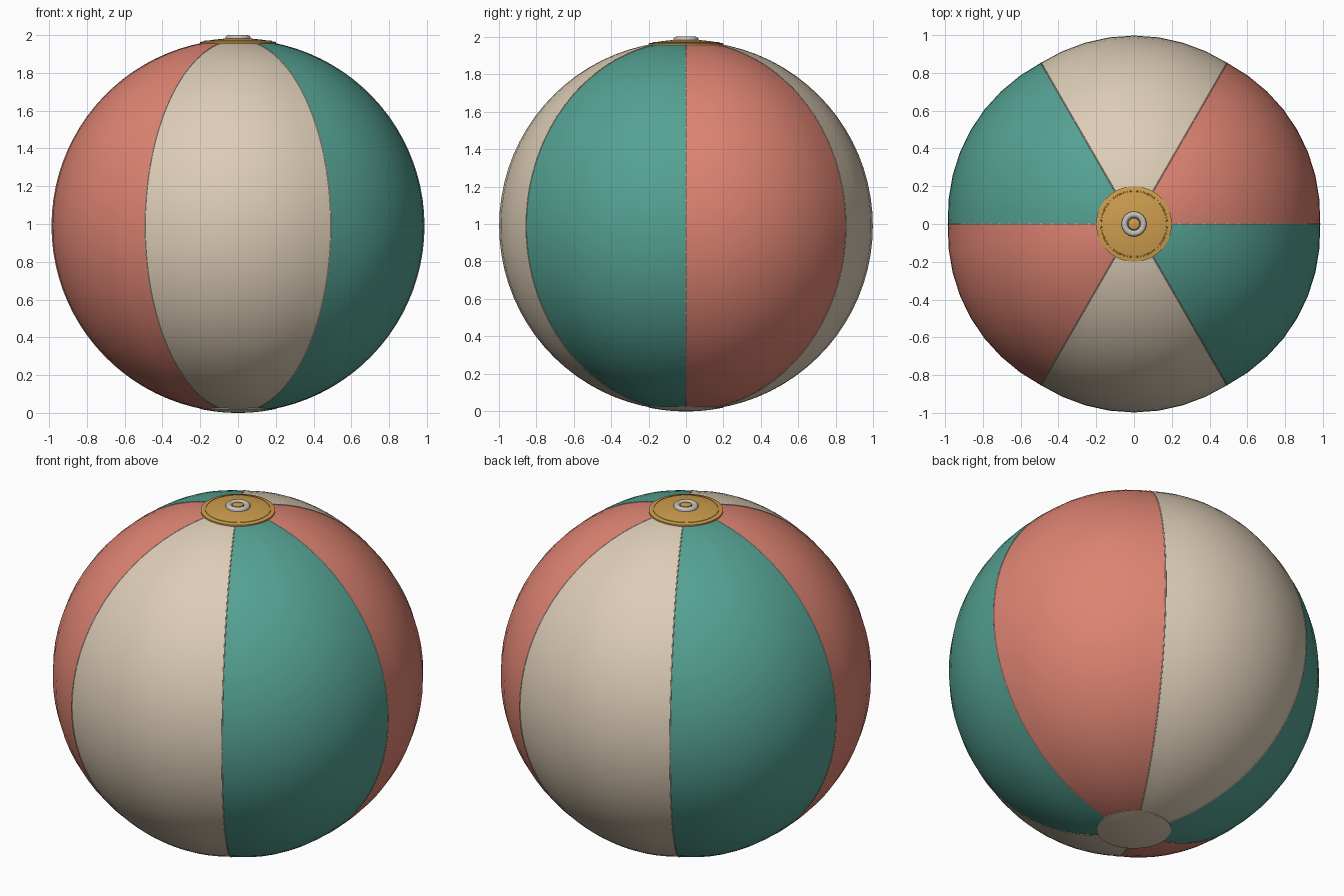
import bpy, bmesh, math
from mathutils import Matrix, Vector

if "Cube" in bpy.data.objects:
    bpy.data.objects.remove(bpy.data.objects["Cube"])


def material(name, rgb):
    m = bpy.data.materials.new(name)
    m.diffuse_color = (*rgb, 1)
    m.use_nodes = True
    m.node_tree.nodes["Principled BSDF"].inputs["Base Color"].default_value = m.diffuse_color
    return m


CREAM = material("cream", (0.72, 0.61, 0.47))
TEAL = material("teal", (0.09, 0.36, 0.29))
CORAL = material("coral", (0.73, 0.23, 0.17))
GOLD = material("gold", (0.62, 0.34, 0.075))
GREY = material("light grey", (0.55, 0.53, 0.49))

CENTRE = 0.99   # height of the ball's middle
POLE = 0.985    # radius along the seams
BULGE = 0.012   # how far each panel swells between its seams


def ball_point(lat, lon, swell=0.0):
    r = POLE + BULGE * swell * math.cos(lat)
    return Vector((r * math.cos(lat) * math.cos(lon),
                   r * math.cos(lat) * math.sin(lon),
                   CENTRE + r * math.sin(lat)))


def finish(name, bm, mat, angle=35):
    bmesh.ops.remove_doubles(bm, verts=bm.verts, dist=1e-5)
    bmesh.ops.recalc_face_normals(bm, faces=bm.faces)
    me = bpy.data.meshes.new(name)
    bm.to_mesh(me)
    bm.free()
    me.materials.append(mat)
    ob = bpy.data.objects.new(name, me)
    bpy.context.collection.objects.link(ob)
    bpy.ops.object.select_all(action='DESELECT')
    ob.select_set(True)
    bpy.context.view_layer.objects.active = ob
    bpy.ops.object.shade_smooth_by_angle(angle=math.radians(angle))
    return ob


def panel(name, start, mat, cols=8, rows=40):
    """One swollen gore running from pole to pole."""
    bm = bmesh.new()
    grid = []
    for i in range(rows + 1):
        lat = math.radians(-89.9 + 179.8 * i / rows)
        grid.append([bm.verts.new(ball_point(lat, start + math.pi / 3 * j / cols,
                                             math.sin(math.pi * j / cols)))
                     for j in range(cols + 1)])
    for a, b in zip(grid, grid[1:]):
        for j in range(cols):
            bm.faces.new((a[j], a[j + 1], b[j + 1], b[j]))
    ob = finish(name, bm, mat)
    # an open gore must face outwards
    p = ob.data.polygons[len(ob.data.polygons) // 2]
    if p.normal.dot(p.center - Vector((0, 0, CENTRE))) < 0:
        ob.data.flip_normals()


def lathe(name, profile, mat, steps=48, angle=35):
    """Spin a closed (radius, height) outline about the upright axis."""
    bm = bmesh.new()
    vs = [bm.verts.new((r, 0, z)) for r, z in profile]
    es = [bm.edges.new((a, b)) for a, b in zip(vs, vs[1:])]
    bmesh.ops.spin(bm, geom=vs + es, cent=(0, 0, 0), axis=(0, 0, 1),
                   angle=2 * math.pi, steps=steps, use_merge=True)
    return finish(name, bm, mat, angle)


# Six coloured panels, opposite colours alternating around the ball
for k, (label, mat) in enumerate([("coral", CORAL), ("cream", CREAM), ("teal", TEAL)] * 2):
    panel(f"{label}_panel_{k + 1}", k * math.pi / 3, mat)

# Thin welded seams between the panels
for k in range(6):
    cu = bpy.data.curves.new("seam", 'CURVE')
    cu.dimensions = '3D'
    cu.bevel_depth = 0.003
    cu.bevel_resolution = 1
    sp = cu.splines.new('POLY')
    sp.points.add(40)
    for i, p in enumerate(sp.points):
        p.co = (*ball_point(math.radians(-80 + 4 * i), k * math.pi / 3), 1)
    cu.materials.append(CREAM)
    bpy.context.collection.objects.link(bpy.data.objects.new(f"seam_{k + 1}", cu))


def cap_height(r, lift):
    return CENTRE + math.sqrt((POLE + lift) ** 2 - r * r)


# Domed gold cap on top and plain cream cap underneath
radii = [0, 0.04, 0.08, 0.12, 0.16, 0.2]
dome = [(r, cap_height(r, 0.009)) for r in radii]
under = [(r, cap_height(r, -0.004)) for r in reversed(radii)]
lathe("top_cap", dome + under, GOLD)
low_dome = [(r, 2 * CENTRE - cap_height(r, 0.005)) for r in radii]
low_under = [(r, 2 * CENTRE - cap_height(r, -0.004)) for r in reversed(radii)]
lathe("bottom_cap", low_dome + low_under, CREAM)

# Raised welding ring near the rim of the top cap
lathe("cap_ring", [(r, cap_height(r, h)) for r, h in
      [(0.171, 0.008), (0.172, 0.011), (0.177, 0.011), (0.178, 0.008)]], GOLD)

# Air valve: grey collar with a gold plug sunk in it
lathe("valve_collar", [(0.066, 1.98), (0.066, 1.991), (0.058, 1.998), (0.05, 2.0),
                       (0.042, 1.998), (0.034, 1.991), (0.034, 1.98)], GREY, 32, 50)
lathe("valve_plug", [(0.034, 1.98), (0.03, 1.994), (0.024, 1.997), (0, 1.997)], GOLD, 24)
